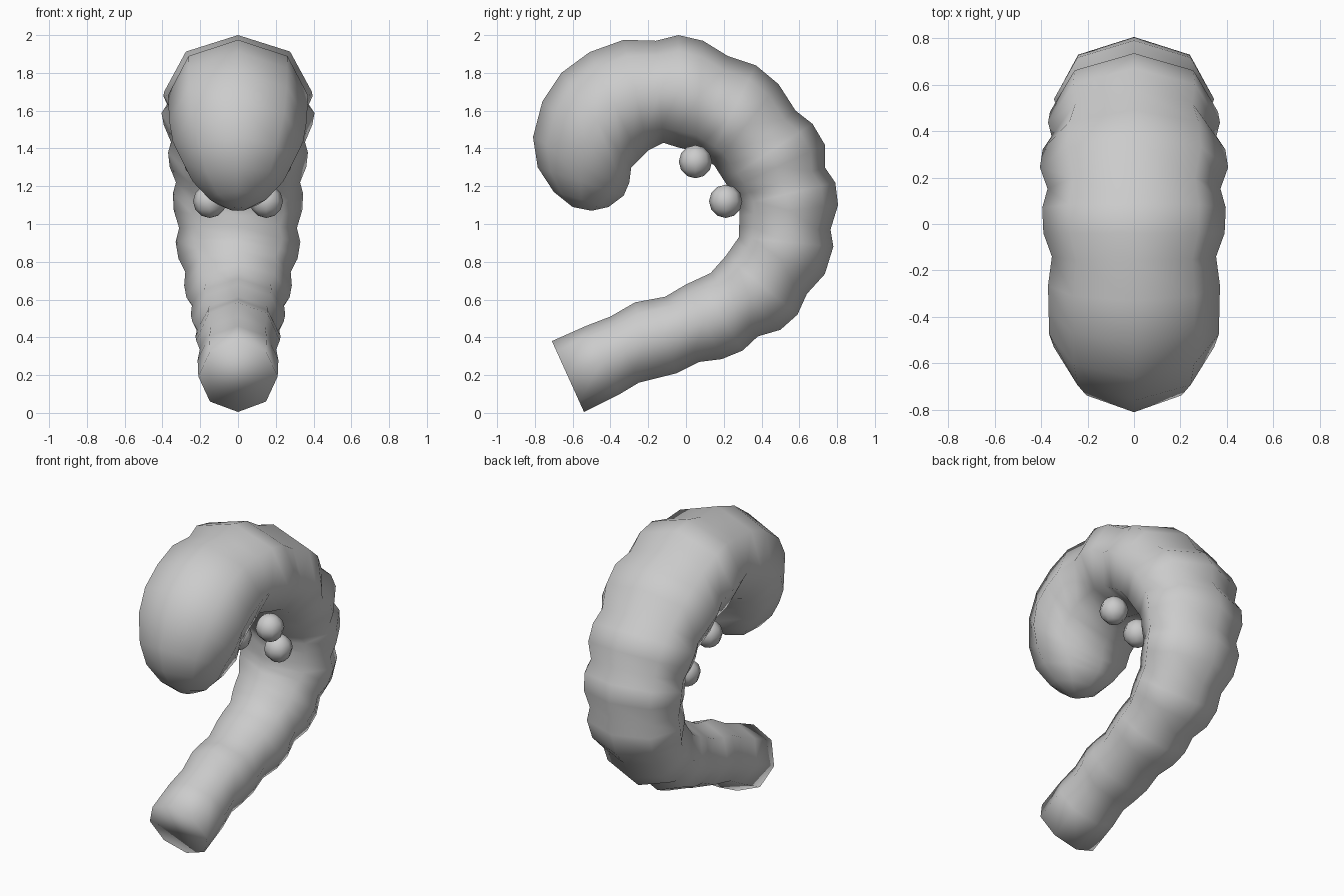
import bpy, bmesh, math
from mathutils import Vector

if "Cube" in bpy.data.objects:
    bpy.data.objects.remove(bpy.data.objects["Cube"])

# Outer (back) profile of the curled body in the y-z plane, tail to head
OUTER = [(-.54, .005), (-.35, .10), (-.25, .16), (-.17, .18), (-.05, .21), (.07, .27),
         (.19, .285), (.30, .33), (.38, .405), (.50, .44), (.59, .52), (.64, .63),
         (.735, .735), (.78, .88), (.765, .97), (.805, 1.10), (.79, 1.22), (.735, 1.30),
         (.735, 1.42), (.67, 1.53), (.58, 1.60), (.49, 1.74), (.37, 1.84), (.22, 1.89),
         (.09, 1.97), (-.04, 2.0), (-.16, 1.97), (-.33, 1.975), (-.51, 1.91), (-.66, 1.80),
         (-.76, 1.65), (-.81, 1.46), (-.785, 1.30), (-.70, 1.17), (-.60, 1.09)]

# Inner (belly) profile, keyed by ring number
INNER = {0: (-.71, .38), 1: (-.53, .46), 2: (-.40, .51), 3: (-.27, .585), 5: (-.11, .615),
         6: (0, .68), 8: (.13, .74), 10: (.21, .83), 13: (.28, .93), 16: (.285, 1.10),
         21: (.15, 1.31), 24: (.05, 1.385), 25: (-.04, 1.405), 26: (-.12, 1.43),
         27: (-.20, 1.39), 29: (-.29, 1.30), 30: (-.30, 1.22), 32: (-.33, 1.15),
         33: (-.41, 1.09), 34: (-.50, 1.07)}

# Half widths, keyed by ring number
WIDTH = {0: (.21,), 4: (.225,), 7: (.25,), 10: (.285,), 13: (.33,), 16: (.345,), 19: (.37,),
         22: (.405,), 25: (.39,), 27: (.37,), 29: (.365,), 30: (.345,), 31: (.29,),
         32: (.24,), 33: (.15,), 34: (.05,)}
SIDES = 8


def keyed(table, i):
    a = max(k for k in table if k <= i)
    b = min(k for k in table if k >= i)
    t = (i - a) / (b - a) if b > a else 0
    return [p + (q - p) * t for p, q in zip(table[a], table[b])]


def finish(bm, name):
    bmesh.ops.recalc_face_normals(bm, faces=bm.faces)
    for f in bm.faces:
        f.smooth = True
    me = bpy.data.meshes.new(name)
    bm.to_mesh(me)
    bm.free()
    ob = bpy.data.objects.new(name, me)
    bpy.context.collection.objects.link(ob)
    return ob


# Body: eight-sided rings, every third one pinched into a groove
bm = bmesh.new()
rings = []
for i, o in enumerate(OUTER):
    out, inn = Vector((0, *o)), Vector((0, *keyed(INNER, i)))
    w = keyed(WIDTH, i)[0] * (.93 if i % 3 == 2 and i < 27 else 1)
    mid, arm = (out + inn) / 2, (out - inn) / 2
    ring = []
    for k in range(SIDES):
        a = 2 * math.pi * k / SIDES
        ring.append(bm.verts.new(mid + arm * math.cos(a) + Vector((w * math.sin(a), 0, 0))))
    rings.append(ring)
for r, s in zip(rings, rings[1:]):
    for k in range(SIDES):
        n = (k + 1) % SIDES
        bm.faces.new((r[k], r[n], s[n], s[k]))
bm.faces.new(rings[0])
bm.faces.new(rings[-1])
finish(bm, "larva_body")

# Stubby legs: two mirrored pairs of balls
for pair, (x, y, z) in {"front": (.20, .05, 1.33), "rear": (.15, .21, 1.12)}.items():
    for side, sx in (("left", -1), ("right", 1)):
        bm = bmesh.new()
        bmesh.ops.create_uvsphere(bm, u_segments=8, v_segments=6, radius=.088)
        finish(bm, f"{pair}_leg_{side}").location = (sx * x, y, z)
